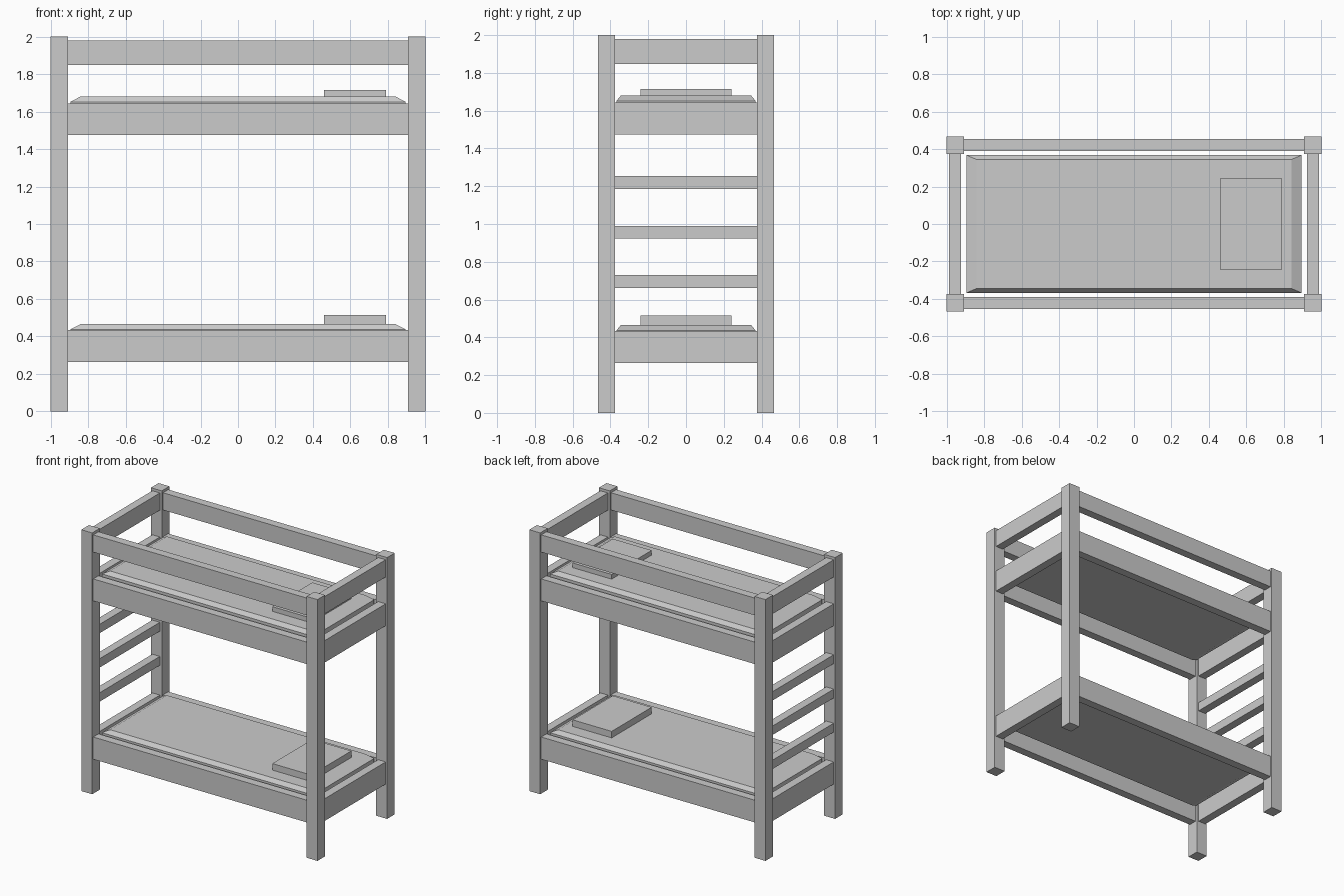
import bpy, bmesh

if "Cube" in bpy.data.objects:
    bpy.data.objects.remove(bpy.data.objects["Cube"])


def finish(name, bm):
    bmesh.ops.recalc_face_normals(bm, faces=bm.faces)
    me = bpy.data.meshes.new(name)
    bm.to_mesh(me)
    bm.free()
    ob = bpy.data.objects.new(name, me)
    bpy.context.collection.objects.link(ob)


def lofted_box(name, cx, cy, rings):
    """Stack of rectangles (half_x, half_y, z) skinned into a closed solid."""
    bm = bmesh.new()
    loops = [[bm.verts.new((cx + sx * hx, cy + sy * hy, z))
              for sx, sy in ((-1, -1), (1, -1), (1, 1), (-1, 1))]
             for hx, hy, z in rings]
    bm.faces.new(loops[0])
    bm.faces.new(loops[-1])
    for a, b in zip(loops, loops[1:]):
        for i in range(4):
            j = (i + 1) % 4
            bm.faces.new((a[i], a[j], b[j], b[i]))
    finish(name, bm)


def box(name, x0, x1, y0, y1, z0, z1):
    hx, hy = (x1 - x0) / 2, (y1 - y0) / 2
    lofted_box(name, (x0 + x1) / 2, (y0 + y1) / 2, [(hx, hy, z0), (hx, hy, z1)])


POST_X, POST_Y = 0.908, 0.375      # inner faces of the posts

# corner posts
for sx in (-1, 1):
    for sy in (-1, 1):
        lofted_box("corner_post", sx * 0.954, sy * 0.421,
                   [(0.046, 0.046, 0), (0.046, 0.046, 2)])

# bed frame rails and upper guard rails, on all four sides
for name, z0, z1 in (("lower_rail", 0.263, 0.433),
                     ("upper_rail", 1.475, 1.643),
                     ("guard_rail", 1.848, 1.98)):
    for s in (-1, 1):
        lofted_box(name + "_side", 0, s * 0.422,
                   [(POST_X, 0.032, z0), (POST_X, 0.032, z1)])
        lofted_box(name + "_end", s * 0.956, 0,
                   [(0.032, POST_Y, z0), (0.032, POST_Y, z1)])

# ladder rungs on the left end
for z in (0.695, 0.956, 1.219):
    box("ladder_rung", -0.988, -0.924, -POST_Y, POST_Y, z - 0.034, z + 0.034)

# chamfered mattresses with pillows
for level, top, pillow_top in (("lower", 0.465, 0.515), ("upper", 1.68, 1.716)):
    lofted_box(level + "_mattress", 0, 0,
               [(0.842, 0.345, top - 0.115), (0.895, 0.368, top - 0.087),
                (0.895, 0.368, top - 0.028), (0.842, 0.345, top)])
    box(level + "_pillow", 0.46, 0.79, -0.242, 0.242, pillow_top - 0.052, pillow_top)
